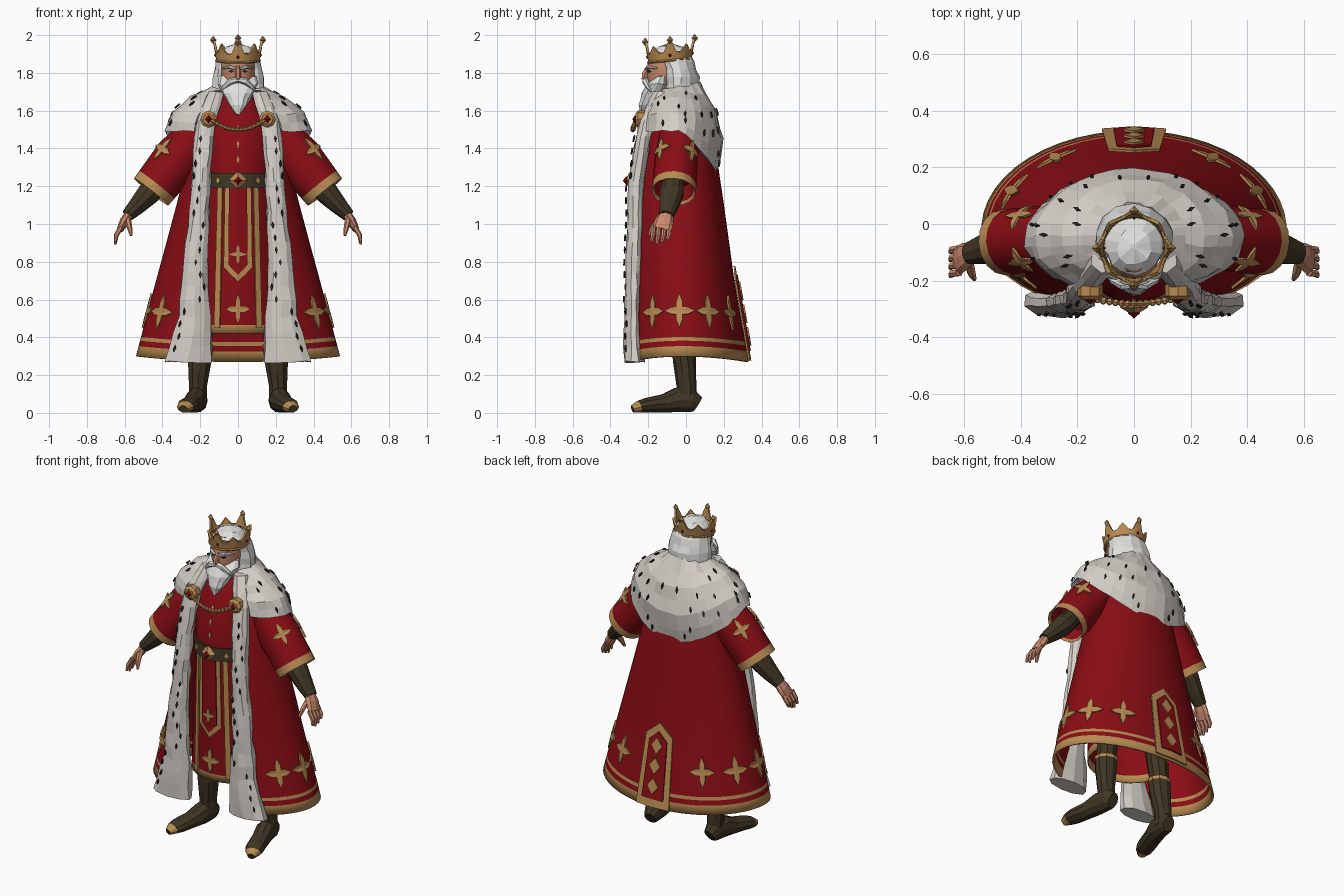
import bpy, bmesh, random
from math import sin, cos, pi, tau
from mathutils import Vector

random.seed(4)
if "Cube" in bpy.data.objects:
    bpy.data.objects.remove(bpy.data.objects["Cube"])


def material(name, *rgb):
    m = bpy.data.materials.new(name)
    m.use_nodes = True
    m.diffuse_color = (*rgb, 1)
    m.node_tree.nodes["Principled BSDF"].inputs["Base Color"].default_value = (*rgb, 1)
    return m


RED = material("royal red", .25, .004, .007)
GOLD = material("gold", .48, .26, .085)
FUR = material("fur white", .66, .62, .57)
HAIR = material("hair white", .74, .74, .73)
SKIN = material("skin", .58, .25, .15)
LEATHER = material("dark leather", .05, .036, .017)
BLACK = material("fur spot black", .022, .019, .02)


def finish(name, bm, mats, mirror=False, thick=0, smooth=False):
    bmesh.ops.recalc_face_normals(bm, faces=bm.faces)
    mesh = bpy.data.meshes.new(name)
    bm.to_mesh(mesh)
    bm.free()
    for m in mats:
        mesh.materials.append(m)
    ob = bpy.data.objects.new(name, mesh)
    bpy.context.collection.objects.link(ob)
    if smooth:
        bpy.ops.object.select_all(action='DESELECT')
        ob.select_set(True)
        bpy.context.view_layer.objects.active = ob
        bpy.ops.object.shade_smooth_by_angle(angle=pi / 5)
    if thick:
        mod = ob.modifiers.new("thickness", 'SOLIDIFY')
        mod.thickness, mod.offset = thick, 0
    if mirror:
        ob.modifiers.new("mirror", 'MIRROR').use_mirror_merge = False
    return ob


def blend(rows, v):
    """Interpolate table rows by their first value."""
    v = min(max(v, rows[0][0]), rows[-1][0])
    for a, b in zip(rows, rows[1:]):
        if v <= b[0]:
            f = (v - a[0]) / (b[0] - a[0])
            return [p + (q - p) * f for p, q in zip(a[1:], b[1:])]


def column(rows):
    """Upright surface; rows are z, centre x, centre y, half width, back depth, front depth."""
    def surf(t, z):
        cx, cy, hx, hb, hf = blend(rows, z)
        return Vector((cx + hx * sin(t), cy + (hb if cos(t) > 0 else hf) * cos(t), z))
    return surf


def tube(rows, up=(0, 1, 0)):
    """Surface along a path; rows are x, y, z, radius across, radius along up."""
    table = [(i, *r) for i, r in enumerate(rows)]
    last = len(rows) - 1

    def surf(t, s):
        x, y, z, ru, rv = blend(table, s)
        i = min(max(int(s + .5), 0), last)
        d = Vector(rows[min(i + 1, last)][:3]) - Vector(rows[max(i - 1, 0)][:3])
        u = d.cross(Vector(up)).normalized()
        return Vector((x, y, z)) + u * ru * cos(t) + u.cross(d).normalized() * rv * sin(t)
    return surf


def steps(a, b, n):
    return [a + (b - a) * i / n for i in range(n + 1)]


def skin(name, surf, vs, mats, sides=12, arc=None, caps=True, rule=None, jitter=0, **kw):
    """Mesh a surface over v values, all round or across an arc."""
    bm = bmesh.new()
    ts = steps(-arc, arc, sides) if arc else steps(0, tau, sides)[:-1]
    grid = []
    for v in vs:
        row = []
        for t in ts:
            p = surf(t, v) + Vector([random.uniform(-jitter, jitter) for _ in range(3)])
            p.z = max(p.z, 0)
            row.append(bm.verts.new(p))
        grid.append(row)
    n = len(ts)
    for j in range(len(vs) - 1):
        for i in range(n - 1 if arc else n):
            k = (i + 1) % n
            f = bm.faces.new((grid[j][i], grid[j][k], grid[j + 1][k], grid[j + 1][i]))
            f.material_index = rule((vs[j] + vs[j + 1]) / 2) if rule else 0
    if caps and not arc:
        bm.faces.new(grid[0])
        bm.faces.new(grid[-1])
    return finish(name, bm, mats, **kw)


def patch(name, surf, spots, outline, off, mat, mirror=False):
    """Thin plates laid on a surface at each (t, v) spot."""
    bm = bmesh.new()
    e = .001
    for t0, v0 in spots:
        p0 = surf(t0, v0)
        du = (surf(t0 + e, v0) - p0).length / e
        dv = (surf(t0, v0 + e) - p0).length / e

        def put(u, w, h):
            t, v = t0 + u / du, v0 + w / dv
            p = surf(t, v)
            nrm = (surf(t, v + e) - p).cross(surf(t + e, v) - p).normalized()
            return bm.verts.new(p + nrm * h)
        mid = (sum(p[0] for p in outline) / len(outline), sum(p[1] for p in outline) / len(outline))
        hub = put(*mid, off)
        top = [put(*p, off) for p in outline]
        low = [put(*p, off - .009) for p in outline]
        for i in range(len(top)):
            k = (i + 1) % len(top)
            bm.faces.new((hub, top[i], top[k]))
            bm.faces.new((top[i], low[i], low[k], top[k]))
    finish(name, bm, [mat], mirror)


def gem(name, loc, size, mat, mirror=False):
    bm = bmesh.new()
    bmesh.ops.create_uvsphere(bm, u_segments=4, v_segments=2, radius=1)
    for v in bm.verts:
        v.co = Vector(loc) + v.co * Vector(size)
    finish(name, bm, [mat], mirror)


def star(s):
    return [(s * r * cos(tau * k / 16), 1.25 * s * r * sin(tau * k / 16))
            for k in range(16) for r in [(1, .55, .3, .55)[k % 4]]]


def diamond(w, h):
    return [(w, 0), (0, h), (-w, 0), (0, -h)]


def pennant(w, top, bottom, tip):
    return [(-w, top), (0, top), (w, top), (w, bottom), (0, bottom - tip), (-w, bottom)]


# Robe: open at the front, gold hem bands
robe_base = column([(.27, 0, -.02, .535, .345, .29), (.7, 0, -.02, .425, .27, .28),
                    (1.1, 0, -.02, .32, .215, .27), (1.3, 0, -.02, .27, .185, .24),
                    (1.5, 0, -.02, .24, .16, .18), (1.66, 0, -.03, .12, .09, .1)])


def robe(t, v):
    p = robe_base(t, v)
    p.z += .04 * sin(t) ** 2 * max(0, 1 - v)
    return p


skin("robe", robe, [.27, .325, .355, .375, .55, .7, .9, 1.1, 1.3, 1.5, 1.66], [RED, GOLD], 40, arc=2.55,
     rule=lambda v: int(v < .325 or .355 < v < .375), thick=.012, smooth=True)
patch("robe_emblems", robe, [(.62, .52), (1.12, .52), (1.62, .52), (2.12, .52)], star(.075), .016, GOLD, True)
patch("back_panel", robe, [(0, .5)], pennant(.1, -.23, .2, -.08), .022, GOLD)
patch("back_panel_inset", robe, [(0, .5)], pennant(.065, -.18, .17, -.06), .028, RED)
patch("back_panel_diamonds", robe, [(0, .4), (0, .52), (0, .64)], diamond(.036, .05), .036, GOLD)

# Tunic, belt and front panels
tunic = column([(.42, 0, -.05, .24, .2, .22), (1.2, 0, -.05, .2, .14, .23), (1.4, 0, -.05, .2, .15, .22),
                (1.55, 0, -.05, .19, .13, .18), (1.68, 0, -.06, .1, .09, .11)])
skin("tunic", tunic, [.42, .465, .7, .95, 1.2, 1.3, 1.4, 1.48, 1.55, 1.62, 1.68], [RED, GOLD], 36, caps=False,
     rule=lambda v: int(v < .465), thick=.008, smooth=True)
belt = column([(1.19, 0, -.05, .215, .15, .245), (1.27, 0, -.05, .215, .16, .24)])
skin("belt", belt, [1.19, 1.27], [LEATHER], 36)
patch("belt_studs", belt, [(pi - .5, 1.23)], diamond(.015, .02), .008, GOLD, True)
gem("buckle", (0, -.295, 1.23), (.05, .03, .05), GOLD)
gem("buckle_stone", (0, -.315, 1.23), (.022, .02, .024), RED)
patch("tabard_border", tunic, [(pi, .95)], pennant(.07, .24, -.18, .075), .014, GOLD)
patch("tabard", tunic, [(pi, .95)], pennant(.046, .24, -.165, .055), .019, RED)
patch("tabard_emblem", tunic, [(pi, .84)], star(.042), .026, GOLD)
patch("tunic_emblem", tunic, [(pi, .55)], star(.065), .012, GOLD)
patch("tunic_trims", tunic, [(pi - .47, .82)], pennant(.015, .37, -.37, 0), .012, GOLD, True)
patch("chest_trims", tunic, [(pi, 1.34), (pi, 1.42), (pi, 1.5)], diamond(.008, .022), .009, GOLD)

# Fur cape: v runs from the hem up to the neck
cape_rows = [(0, .35, .19, .18, 1.53, 1.31), (.08, .385, .22, .2, 1.5, 1.27), (.4, .345, .238, .19, 1.59, 1.45),
             (.7, .25, .205, .16, 1.67, 1.6), (1, .115, .12, .12, 1.73, 1.75)]


def cape(t, v):
    hx, hb, hf, z_side, z_back = blend(cape_rows, v)
    c = cos(t)
    z = z_side + (z_back - z_side) * max(c, 0) ** 1.4 - .04 * max(-c, 0) * v
    return Vector((hx * sin(t), -.05 + (hb if c > 0 else hf) * c, z))


def fur_spots(surf, t_range, v_range, count):
    vs = steps(*v_range, count)
    return [(random.uniform(*t_range), v) for v in vs]


skin("fur_cape", cape, [0, .08, .22, .4, .55, .7, .85, 1], [FUR], 26, arc=2.5, jitter=.006, thick=.012)
patch("cape_spots", cape, fur_spots(cape, (.1, 1.1), (.15, .75), 8) + fur_spots(cape, (1.1, 2.2), (.2, .8), 6),
      diamond(.006, .018), .017, BLACK, True)

# Fur lapels down both edges of the robe
lapel = column([(.27, .265, -.27, .13, .05, .06), (.5, .23, -.275, .09, .045, .05),
                (.8, .225, -.275, .065, .04, .045), (1.2, .195, -.265, .05, .04, .045),
                (1.45, .185, -.23, .055, .04, .04), (1.58, .16, -.19, .055, .05, .045),
                (1.7, .115, -.13, .04, .05, .04)])
skin("fur_lapels", lapel, steps(.27, 1.7, 18), [FUR], 10, jitter=.006, mirror=True)
patch("lapel_spots", lapel, fur_spots(lapel, (pi - .9, pi + .7), (.34, 1.45), 17),
      diamond(.006, .018), .012, BLACK, True)

# Clasps and chain
skin("clasps", tube([(.155, -.215, 1.555, .045, .045), (.155, -.255, 1.555, .045, .045),
                     (.155, -.268, 1.555, .03, .03)], (0, 0, 1)), [0, 1, 2], [GOLD], 8, mirror=True)
gem("clasp_stones", (.155, -.27, 1.555), (.02, .014, .022), RED, True)
links = [(x, -.262 - .02 * cos(x * 10), 1.55 - .05 * (1 - (x / .14) ** 2), r, r)
         for i, x in enumerate(steps(-.14, .14, 26)) for r in [.015 if i % 2 else .007]]
skin("clasp_chain", tube(links), range(len(links)), [GOLD], 6)

# Sleeves with gold cuffs and a hollow opening
sleeve = tube([(.17, -.03, 1.535, .09, .1), (.315, -.05, 1.352, .128, .115), (.43, -.062, 1.208, .116, .115),
               (.46, -.065, 1.17, .116, .117), (.452, -.065, 1.18, .1, .1), (.4, -.06, 1.245, .085, .085)])
sleeve_axis = tube([(.17, -.03, 1.535, .09, .1), (.315, -.05, 1.352, .128, .115), (.46, -.065, 1.17, .116, .117)])
sleeve_rings = [sleeve_axis(t, v) for t in (0, pi) for v in (0, 2)]


def sleeve_skin(t, s):
    if s <= 3:
        return sleeve_axis(t, (0, 1, 1.8, 2)[int(s)])
    c = Vector(((.452, -.065, 1.18), (.4, -.06, 1.245))[int(s) - 4])
    return c + (sleeve_axis(t, 2) - Vector((.46, -.065, 1.17))) * (.9, .75)[int(s) - 4]


skin("sleeves", sleeve_skin, range(6), [RED, GOLD], 16, rule=lambda s: int(2 < s < 4), mirror=True, smooth=True)
patch("sleeve_emblems", sleeve_axis, [(-.75, 1.1), (.75, 1.1)], star(.06), .012, GOLD, True)

# Bracers, hands and fingers
skin("bracers", tube([(.38, -.06, 1.27, .05, .05), (.47, -.075, 1.165, .062, .066), (.53, -.09, 1.1, .048, .054),
                      (.585, -.105, 1.045, .034, .04)]), range(4), [LEATHER], 10, mirror=True)
skin("palms", tube([(.57, -.1, 1.06, .025, .034), (.6, -.115, 1.015, .026, .05), (.625, -.13, .97, .018, .052)]),
     range(3), [SKIN], 8, mirror=True)
for i, name in enumerate(["little", "ring", "middle", "index"]):
    y = -.088 - .028 * i
    drop = (.015, 0, -.008, .005)[i]
    skin(name + "_fingers", tube([(.618, y, .985, .014, .014), (.645, y - .004, .94, .013, .013),
                                  (.65, y - .012, .9 + drop, .007, .008)]), range(3), [SKIN], 6, mirror=True)
skin("thumbs", tube([(.585, -.135, 1.03, .018, .018), (.575, -.175, .985, .015, .016),
                     (.565, -.195, .94, .008, .008)]), range(3), [SKIN], 6, mirror=True)

# Legs and boots
skin("legs", column([(.05, .212, .01, .05, .045, .06), (.14, .212, .01, .05, .045, .06),
                     (.28, .202, -.01, .066, .062, .06), (.36, .198, -.012, .07, .065, .06),
                     (.365, .198, -.012, .06, .06, .055), (.95, .13, -.02, .085, .08, .08)]),
     [.05, .14, .21, .28, .34, .36, .365, .5, .95], [LEATHER, GOLD], 10, rule=lambda z: int(.34 < z < .36), mirror=True)
skin("boots", tube([(.208, .062, .045, .035, .045), (.212, .03, .065, .052, .065), (.222, -.05, .068, .056, .068),
                    (.24, -.12, .05, .054, .05), (.266, -.21, .04, .056, .04), (.28, -.25, .032, .046, .032),
                    (.29, -.283, .02, .022, .02)], (0, 0, 1)), range(7), [LEATHER, GOLD], 10,
     rule=lambda s: int(s > 5), mirror=True)

# Head, face, hair and beard
head = column([(1.62, 0, -.09, .06, .06, .07), (1.7, 0, -.1, .07, .08, .1), (1.78, 0, -.1, .088, .1, .105),
               (1.85, 0, -.1, .09, .1, .105), (1.92, 0, -.09, .06, .08, .08)])
skin("head", head, [1.62, 1.7, 1.74, 1.78, 1.82, 1.85, 1.92], [SKIN], 16, smooth=True)
skin("nose", tube([(0, -.195, 1.835, .012, .012), (0, -.218, 1.795, .015, .018), (0, -.22, 1.777, .016, .02),
                   (0, -.2, 1.765, .01, .01)]), range(4), [SKIN], 6)
patch("eyes", head, [(pi - .42, 1.808)], diamond(.016, .007), .005, BLACK, True)
skin("eyebrows", tube([(.012, -.212, 1.822, .007, .008), (.045, -.2, 1.833, .01, .012),
                       (.082, -.155, 1.825, .004, .006)]), range(3), [HAIR], 6, mirror=True)
skin("hair", column([(1.64, 0, -.05, .1, .09, .06), (1.7, 0, -.05, .142, .122, .07), (1.78, 0, -.055, .136, .126, .06),
                     (1.86, 0, -.07, .118, .115, .06), (1.9, 0, -.08, .1, .1, .1), (1.94, 0, -.08, .06, .065, .065),
                     (1.955, 0, -.08, .01, .01, .01)]),
     [1.64, 1.7, 1.74, 1.78, 1.82, 1.86, 1.9, 1.94, 1.955], [HAIR], 14, jitter=.005)
skin("beard", column([(1.58, 0, -.235, .008, .008, .008), (1.63, 0, -.212, .048, .04, .04),
                      (1.69, 0, -.18, .083, .07, .055), (1.74, 0, -.15, .108, .07, .062),
                      (1.785, 0, -.13, .1, .04, .03)]),
     [1.58, 1.605, 1.63, 1.66, 1.69, 1.74, 1.785], [HAIR], 12, jitter=.004)
skin("moustache", tube([(0, -.215, 1.765, .014, .014), (.04, -.216, 1.755, .018, .018), (.075, -.2, 1.725, .012, .012),
                        (.095, -.185, 1.7, .003, .003)]), range(4), [HAIR], 6, mirror=True)


# Crown: eight points, every second one tall
def crown(t, v):
    k = t / tau * 8
    tall = .085 if round(k) % 2 == 0 else .04
    z = .045 + tall * max(0, 1 - abs(k - round(k)) * 2.7)
    r = .108 + .018 * v * z / .1
    return Vector((r * sin(t), -.085 + r * cos(t), 1.862 + v * z + .01 * cos(t)))


skin("crown", crown, [0, .3, .65, 1], [GOLD], 48, caps=False, thick=.012)
for height in (0, .04):
    rim = [(.115 * sin(t), -.085 + .115 * cos(t), 1.865 + height + .01 * cos(t), .007, .007) for t in steps(0, tau, 24)]
    skin("crown_rim", tube(rim, (0, 0, 1)), range(25), [GOLD], 6)
for t in steps(0, tau, 4)[:-1]:
    tip = crown(t, 1)
    gem("crown_tip", tip - Vector((0, 0, .018)), (.018, .018, .022), GOLD)
    gem("crown_stone", crown(t, .25), (.014, .014, .018), RED)
